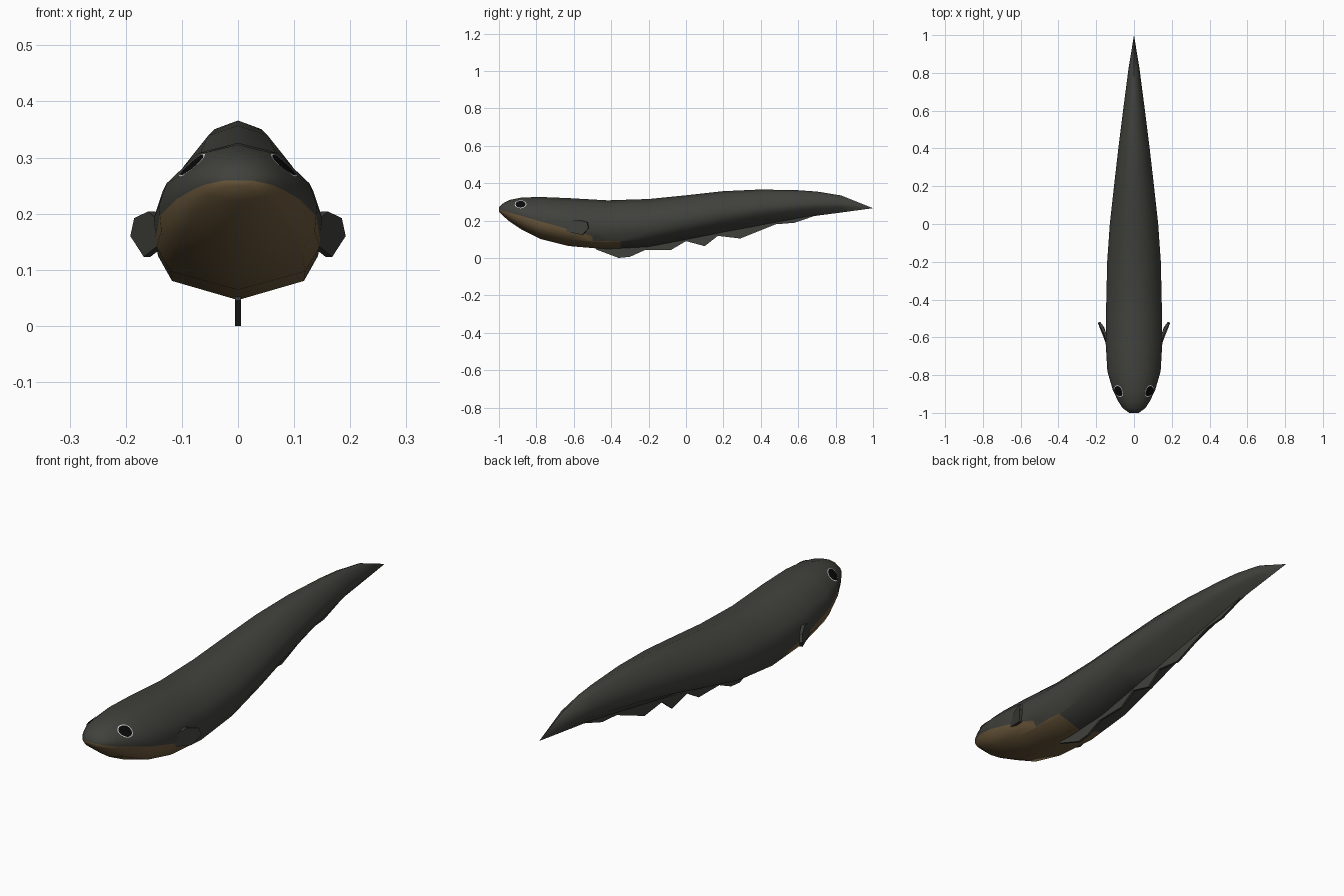
import bpy, bmesh, math
from mathutils import Vector
from mathutils.bvhtree import BVHTree

if "Cube" in bpy.data.objects:
    bpy.data.objects.remove(bpy.data.objects["Cube"])


def material(name, rgb):
    m = bpy.data.materials.new(name)
    m.diffuse_color = (*rgb, 1)
    m.use_nodes = True
    m.node_tree.nodes["Principled BSDF"].inputs["Base Color"].default_value = m.diffuse_color
    return m


SKIN = material("dark olive skin", (0.052, 0.053, 0.045))
BELLY = material("brown belly", (0.15, 0.10, 0.045))
BLACK = material("eye black", (0.003, 0.003, 0.003))
WHITE = material("eye rim white", (0.75, 0.75, 0.75))


def finish(name, bm, mats, smooth=None):
    mesh = bpy.data.meshes.new(name)
    bm.to_mesh(mesh)
    bm.free()
    for m in mats:
        mesh.materials.append(m)
    ob = bpy.data.objects.new(name, mesh)
    bpy.context.collection.objects.link(ob)
    if smooth:
        bpy.ops.object.select_all(action='DESELECT')
        ob.select_set(True)
        bpy.context.view_layer.objects.active = ob
        bpy.ops.object.shade_smooth_by_angle(angle=math.radians(smooth))
    return ob


# Body stations: y, half width, bottom z, top z
STATIONS = [
    (-1.00, 0.025, 0.246, 0.272), (-0.975, 0.06, 0.222, 0.294),
    (-0.94, 0.083, 0.192, 0.311), (-0.88, 0.112, 0.152, 0.323),
    (-0.78, 0.141, 0.102, 0.326), (-0.63, 0.150, 0.064, 0.320),
    (-0.42, 0.147, 0.046, 0.308), (-0.20, 0.142, 0.058, 0.315),
    (0.00, 0.128, 0.096, 0.335), (0.20, 0.106, 0.135, 0.357),
    (0.40, 0.083, 0.172, 0.366), (0.60, 0.058, 0.208, 0.362),
    (0.70, 0.045, 0.226, 0.355), (0.83, 0.028, 0.243, 0.334)]


def ring(y, w, b, t):
    k = max(0.0, min(1.0, (y + 0.4) / 0.9)) * 0.16     # underside sharpens to the tail
    half = [(0.5, 0.92), (0.9, 0.68), (1.0, 0.5), (0.97, 0.3 + k * 0.7), (0.8, 0.13 + k)]
    outline = [(0, 1)] + half + [(0, 0)] + [(-x, z) for x, z in reversed(half)]
    return [(x * w, y, b + z * (t - b)) for x, z in outline]


bm = bmesh.new()
rings = [[bm.verts.new(p) for p in ring(*s)] for s in STATIONS]
for r0, r1 in zip(rings, rings[1:]):
    for i in range(12):
        j = (i + 1) % 12
        bm.faces.new((r0[i], r0[j], r1[j], r1[i]))
bm.faces.new(rings[0])
tail = bm.verts.new((0, 1, 0.266))
for i in range(12):
    bm.faces.new((rings[-1][i], rings[-1][(i + 1) % 12], tail))
bmesh.ops.recalc_face_normals(bm, faces=bm.faces)
surface = BVHTree.FromBMesh(bm)

# Belly patch: cut its outline into the skin, then colour below it
def lip(y):
    return 0.259 - 0.285 * (y + 1)


def cut(co, no, y0, y1):
    faces = [f for f in bm.faces if y0 <= f.calc_center_median().y <= y1]
    geom = faces + list({e for f in faces for e in f.edges}) + list({v for f in faces for v in f.verts})
    bmesh.ops.bisect_plane(bm, geom=geom, plane_co=co, plane_no=no, dist=1e-5)


cut((0, -0.5, 0), (0, 1, 0), -0.7, -0.3)
cut((0, -0.35, 0), (0, 1, 0), -0.5, -0.1)
cut((0, -1, 0.259), (0, 0.285, 1), -1.1, -0.5)
cut((0, 0, 0.09), (0, 0, 1), -0.5, -0.35)
for f in bm.faces:
    c = f.calc_center_median()
    front = c.y < -0.5 and c.z < lip(c.y)
    rear = -0.5 <= c.y < -0.35 and c.z < 0.09
    f.material_index = int(front or rear)
finish("body", bm, [SKIN, BELLY], 50)

# Ragged fin along the underside: y, lower edge z, upper edge z inside the body
FIN = [(-0.48, 0.045, 0.06), (-0.36, 0.0, 0.07), (-0.30, 0.006, 0.08), (-0.22, 0.042, 0.09),
       (-0.08, 0.043, 0.11), (0.0, 0.09, 0.13), (0.10, 0.063, 0.15), (0.17, 0.118, 0.16),
       (0.29, 0.104, 0.18), (0.48, 0.18, 0.21), (0.58, 0.188, 0.23), (0.70, 0.229, 0.25)]
bm = bmesh.new()
loops = [[bm.verts.new((x, y, z)) for x, z in ((-0.006, hi), (0.006, hi), (0.005, lo), (-0.005, lo))]
         for y, lo, hi in FIN]
for a, b in zip(loops, loops[1:]):
    for i in range(4):
        j = (i + 1) % 4
        bm.faces.new((a[i], a[j], b[j], b[i]))
bm.faces.new(loops[0])
bm.faces.new(loops[-1])
bmesh.ops.recalc_face_normals(bm, faces=bm.faces)
finish("belly_fin", bm, [SKIN])

# Side fins: swept-back tapered plates
PADDLE = [(0.140, -0.655, 0.185), (0.160, -0.58, 0.204), (0.185, -0.53, 0.192),
          (0.192, -0.522, 0.160), (0.168, -0.555, 0.123), (0.140, -0.655, 0.145)]
for side, label in ((1, "right"), (-1, "left")):
    bm = bmesh.new()
    outer = [bm.verts.new((side * x, y, z)) for x, y, z in PADDLE]
    inner = [bm.verts.new((side * (x - 0.012), y + 0.004, z)) for x, y, z in PADDLE]
    bm.faces.new(outer)
    bm.faces.new(inner[::-1])
    for i in range(6):
        j = (i + 1) % 6
        bm.faces.new((outer[j], outer[i], inner[i], inner[j]))
    bmesh.ops.recalc_face_normals(bm, faces=bm.faces)
    finish("side_fin_" + label, bm, [SKIN])

    # Eye: rimmed disc laid on the skin
    bm = bmesh.new()

    def lay(r, a):
        origin = Vector((side, -0.884 + 0.031 * r * math.cos(a), 0.285 + 0.0205 * r * math.sin(a)))
        hit, normal, _, _ = surface.ray_cast(origin, Vector((-side, 0, 0)))
        return bm.verts.new(hit + normal * 0.003)

    n = 16
    bands = [[lay(r, 2 * math.pi * i / n) for i in range(n)] for r in (0.45, 0.87, 1.0)]
    centre = lay(0, 0)
    for i in range(n):
        j = (i + 1) % n
        bm.faces.new((centre, bands[0][i], bands[0][j]))
        for k in (0, 1):
            f = bm.faces.new((bands[k][i], bands[k + 1][i], bands[k + 1][j], bands[k][j]))
            f.material_index = k
    if side < 0:
        bmesh.ops.reverse_faces(bm, faces=bm.faces)
    finish("eye_" + label, bm, [BLACK, WHITE], 40)
